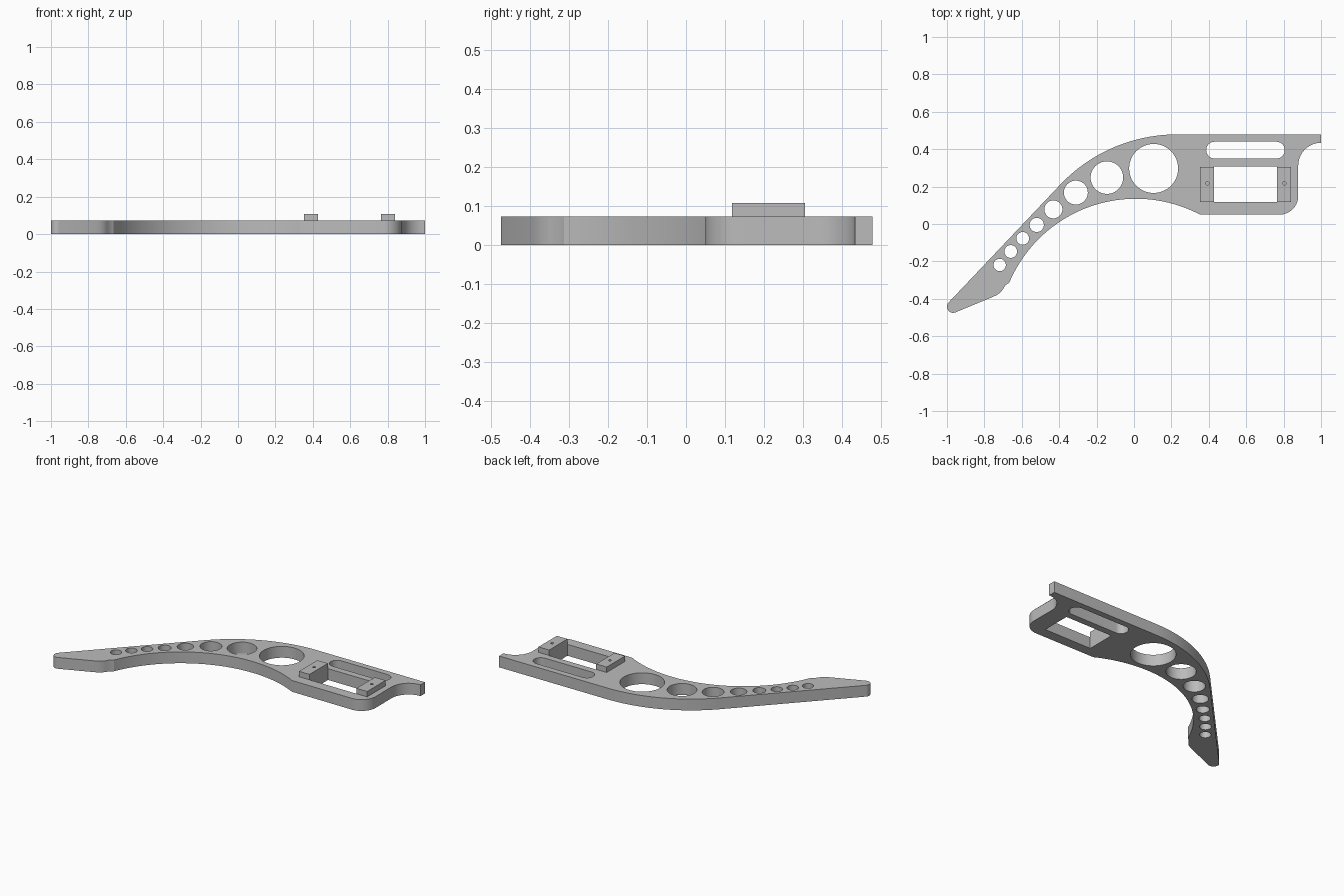
import bpy, bmesh, math

if "Cube" in bpy.data.objects:
    bpy.data.objects.remove(bpy.data.objects["Cube"], do_unlink=True)

PLATE_TOP = 0.073
BLOCK_TOP = 0.108

grey = bpy.data.materials.new("light grey")
grey.use_nodes = True
grey.diffuse_color = (0.5, 0.5, 0.5, 1)
grey.node_tree.nodes["Principled BSDF"].inputs["Base Color"].default_value = (0.5, 0.5, 0.5, 1)


def arc(cx, cy, r, start, end, steps):
    """Points along an arc, angles in degrees."""
    angles = [math.radians(start + (end - start) * i / steps) for i in range(steps + 1)]
    return [(cx + r * math.cos(a), cy + r * math.sin(a)) for a in angles]


def circle(cx, cy, r, n=48):
    return arc(cx, cy, r, 0, 360, n)[:-1]


def rect(x0, x1, y0, y1):
    return [(x0, y0), (x1, y0), (x1, y1), (x0, y1)]


def extrude_profile(name, loops, z0, z1):
    """Solid from an outline (first loop) with holes (other loops)."""
    bm = bmesh.new()
    for loop in loops:
        verts = [bm.verts.new((x, y, z0)) for x, y in loop]
        for i, v in enumerate(verts):
            bm.edges.new((v, verts[(i + 1) % len(verts)]))
    bmesh.ops.triangle_fill(bm, edges=bm.edges[:], use_beauty=True, normal=(0, 0, 1))
    top = bmesh.ops.extrude_face_region(bm, geom=bm.faces[:], use_keep_orig=True)["geom"]
    bmesh.ops.translate(bm, vec=(0, 0, z1 - z0),
                        verts=[g for g in top if isinstance(g, bmesh.types.BMVert)])
    bmesh.ops.recalc_face_normals(bm, faces=bm.faces[:])
    mesh = bpy.data.meshes.new(name)
    bm.to_mesh(mesh)
    bm.free()
    mesh.materials.append(grey)
    obj = bpy.data.objects.new(name, mesh)
    bpy.context.collection.objects.link(obj)
    bpy.ops.object.select_all(action='DESELECT')
    obj.select_set(True)
    bpy.context.view_layer.objects.active = obj
    bpy.ops.object.shade_smooth_by_angle(angle=math.radians(30))
    return obj


# Curved arm outline, counter-clockwise from the top right corner
outline = [(1.0, 0.479)]
outline += arc(0.23, -0.381, 0.86, 90, 136.8, 40)              # outer sweep
outline += arc(-0.967, -0.442, 0.033, 136.8, 290, 12)          # rounded tip
outline += [(-0.76, -0.392), (-0.738, -0.382), (-0.717, -0.368),
            (-0.70, -0.349), (-0.688, -0.328)]                 # heel
outline += arc(0.01, -0.60, 0.735, 157, 62.5, 48)              # inner sweep
outline += arc(0.778, 0.15, 0.10, 270, 360, 16)                # lower corner
outline += arc(1.0, 0.312, 0.122, 180, 90, 16)                 # concave notch

# Lightening holes along the arm: x, y, radius
holes = [(0.105, 0.297, 0.131), (-0.145, 0.248, 0.087), (-0.311, 0.168, 0.064),
         (-0.431, 0.078, 0.048), (-0.52, -0.005, 0.038), (-0.595, -0.077, 0.034),
         (-0.659, -0.147, 0.034), (-0.718, -0.219, 0.033)]

slot = arc(0.761, 0.395, 0.045, -90, 90, 16) + arc(0.431, 0.395, 0.045, 90, 270, 16)
window = rect(0.428, 0.764, 0.118, 0.307)

extrude_profile("arm_plate", [outline, slot, window] + [circle(*h) for h in holes],
                0, PLATE_TOP)

# Mounting blocks either side of the window, each with a screw hole
for name, x0, x1, hole_x in (("right_mounting_block", 0.353, 0.428, 0.392),
                             ("left_mounting_block", 0.764, 0.840, 0.804)):
    extrude_profile(name, [rect(x0, x1, 0.118, 0.305), circle(hole_x, 0.217, 0.009, 20)],
                    PLATE_TOP, BLOCK_TOP)
